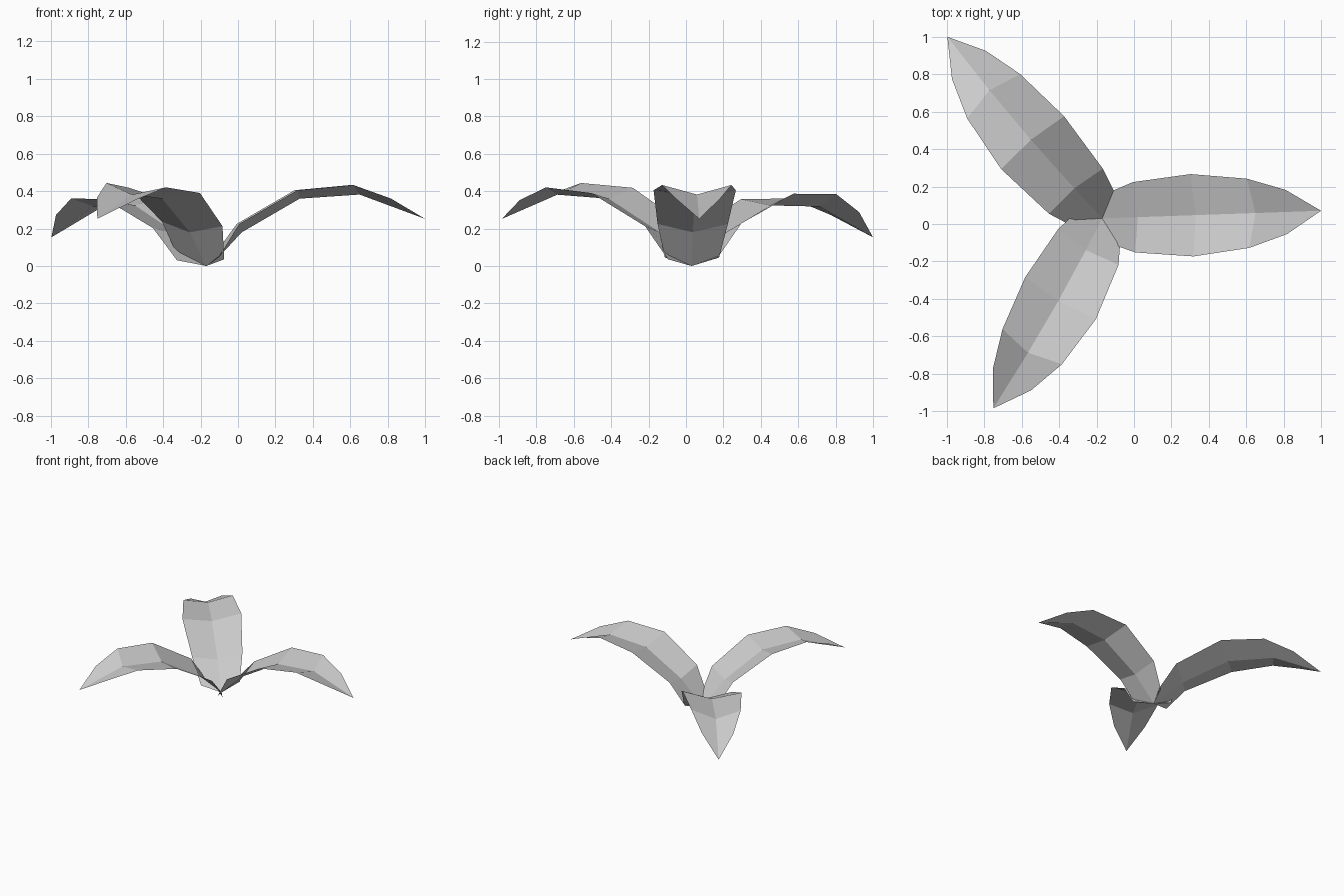
import bpy
import bmesh
from math import radians
from mathutils import Matrix, Vector

cube = bpy.data.objects.get("Cube")
if cube:
    bpy.data.objects.remove(cube, do_unlink=True)

# Single pale grey for every leaf
grey = bpy.data.materials.new("pale_grey")
grey.use_nodes = True
colour = (0.6, 0.6, 0.6, 1)
grey.diffuse_color = colour
grey.node_tree.nodes["Principled BSDF"].inputs["Base Color"].default_value = colour

# Leaf profile along +x: folded centre rib, and one rim mirrored to both sides
RIB = [(0, 0, 0), (0.19, 0, 0.18), (0.50, 0, 0.36), (0.82, 0, 0.382), (1.17, 0, 0.252)]
RIM = [(0.06, 0.145, 0.045), (0.17, 0.188, 0.225), (0.48, 0.22, 0.405),
       (0.78, 0.185, 0.433), (0.985, 0.118, 0.36)]
CENTRE = Vector((-0.17, 0.03, 0))


def make_leaf(name, yaw, roll=0, droop=0, stretch=(1, 1, 1)):
    bm = bmesh.new()
    rib = [bm.verts.new(p) for p in RIB]
    for side in (1, -1):
        rim = [bm.verts.new((x, side * y, z)) for x, y, z in RIM]
        # base panel, two middle panels, pointed tip panel
        panels = [(rib[i], rib[i + 1], rim[i + 1], rim[i]) for i in range(3)]
        panels.append((rib[3], rib[4], rim[4], rim[3]))
        for panel in panels:
            bm.faces.new(panel if side == 1 else panel[::-1])
    # stretch, droop, roll and turn the leaf about its base
    bm.transform(Matrix.Translation(CENTRE)
                 @ Matrix.Rotation(radians(yaw), 4, "Z")
                 @ Matrix.Rotation(radians(roll), 4, "X")
                 @ Matrix.Rotation(radians(droop), 4, "Y")
                 @ Matrix.Diagonal((*stretch, 1)))
    mesh = bpy.data.meshes.new(name)
    bm.to_mesh(mesh)
    bm.free()
    mesh.materials.append(grey)
    leaf = bpy.data.objects.new(name, mesh)
    bpy.context.collection.objects.link(leaf)
    return leaf


make_leaf("left_leaf", 2)
make_leaf("back_leaf", 130, roll=-3.8, droop=4.8, stretch=(1.075, 1, 1.03))
make_leaf("front_leaf", 239.4, roll=-3.6)
